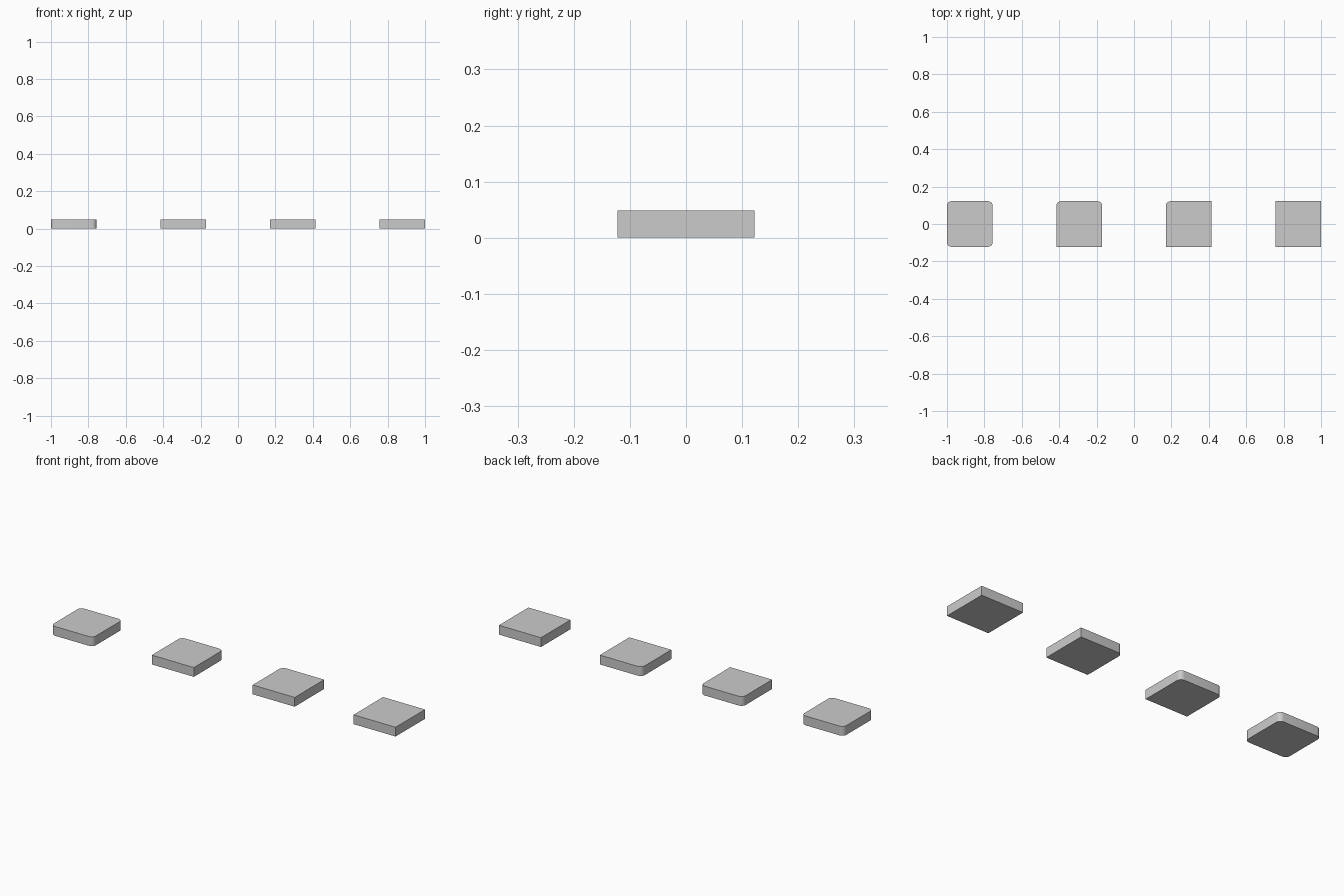
import bpy, bmesh, math

if "Cube" in bpy.data.objects:
    bpy.data.objects.remove(bpy.data.objects["Cube"])

SIZE = 2 / 8.2            # tile width
PITCH = 2.4 * SIZE        # spacing between tiles
HEIGHT = 0.2 * SIZE
RADIUS = 0.1 * SIZE
SEGMENTS = 8
# Corner order, counter-clockwise from back right
CORNERS = [(1, 1), (-1, 1), (-1, -1), (1, -1)]


def make_tile(name, x, rounded):
    """Flat square slab with only the listed corners rounded."""
    h = SIZE / 2
    outline = []
    for i, (sx, sy) in enumerate(CORNERS):
        if i not in rounded:
            outline.append((sx * h, sy * h))
            continue
        for k in range(SEGMENTS + 1):
            a = math.radians(90) * (i + k / SEGMENTS)
            outline.append((sx * (h - RADIUS) + RADIUS * math.cos(a),
                            sy * (h - RADIUS) + RADIUS * math.sin(a)))

    bm = bmesh.new()
    base = bm.faces.new([bm.verts.new((px, py, 0)) for px, py in outline])
    top = bmesh.ops.extrude_face_region(bm, geom=[base], use_keep_orig=True)["geom"]
    bmesh.ops.translate(bm, vec=(0, 0, HEIGHT),
                        verts=[g for g in top if isinstance(g, bmesh.types.BMVert)])
    bmesh.ops.recalc_face_normals(bm, faces=bm.faces)
    mesh = bpy.data.meshes.new(name)
    bm.to_mesh(mesh)
    bm.free()

    obj = bpy.data.objects.new(name, mesh)
    obj.location.x = x
    bpy.context.collection.objects.link(obj)
    bpy.ops.object.select_all(action='DESELECT')
    obj.select_set(True)
    bpy.context.view_layer.objects.active = obj
    bpy.ops.object.shade_smooth_by_angle(angle=math.radians(30))


# Row of tiles: all corners, back pair, back left only, none
tiles = [("tile_all_rounded", {0, 1, 2, 3}), ("tile_back_rounded", {0, 1}),
         ("tile_one_rounded", {1}), ("tile_square", set())]
for n, (name, rounded) in enumerate(tiles):
    make_tile(name, (n - 1.5) * PITCH, rounded)
